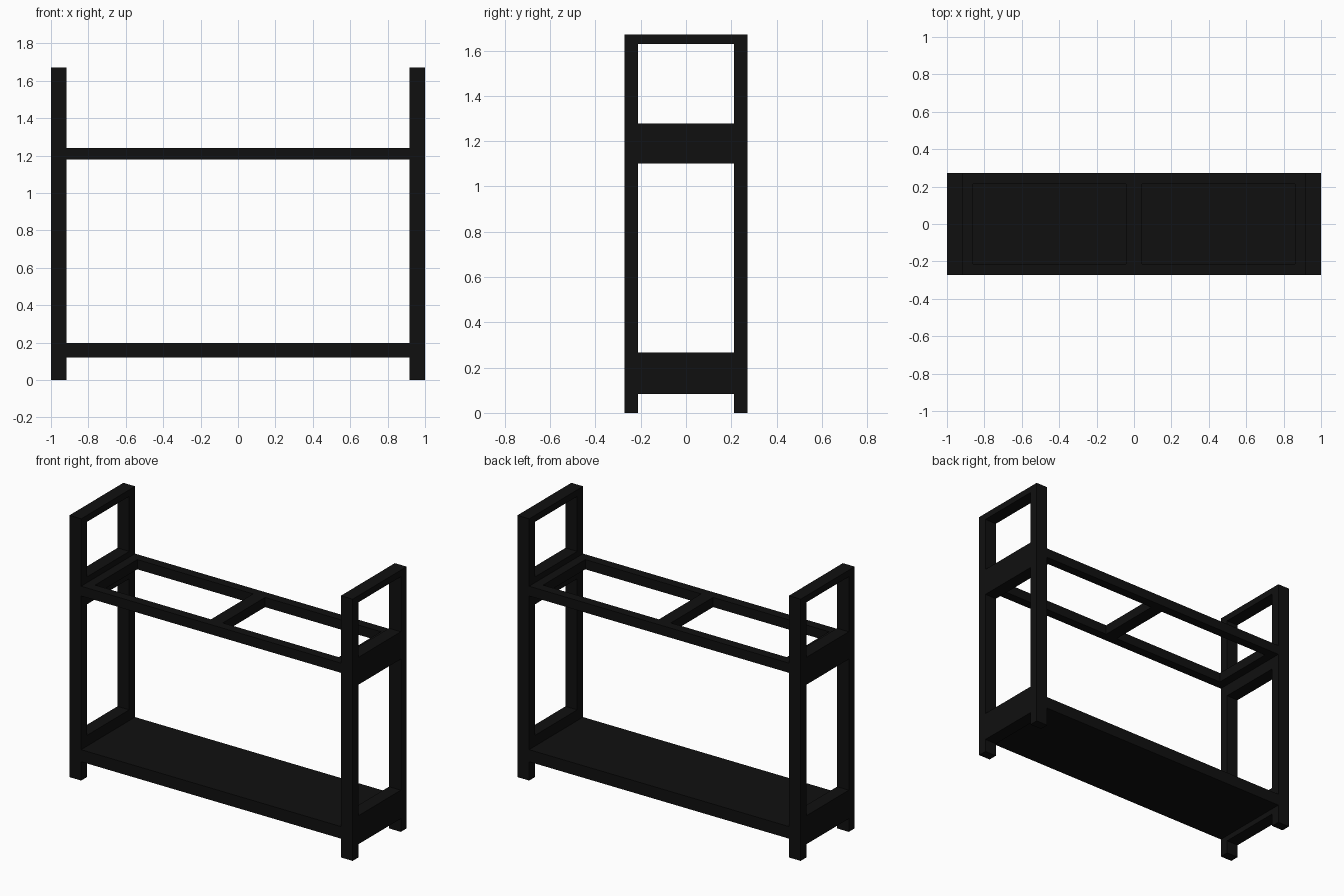
import bpy

if "Cube" in bpy.data.objects:
    bpy.data.objects.remove(bpy.data.objects["Cube"])


def box(name, x0, x1, y0, y1, z0, z1):
    """Axis-aligned box from its limits."""
    x0, x1 = sorted((x0, x1))
    y0, y1 = sorted((y0, y1))
    bpy.ops.mesh.primitive_cube_add(
        size=1, location=((x0 + x1) / 2, (y0 + y1) / 2, (z0 + z1) / 2))
    ob = bpy.context.object
    ob.name = name
    ob.scale = (x1 - x0, y1 - y0, z1 - z0)
    bpy.ops.object.transform_apply(location=False, rotation=False, scale=True)
    mat = bpy.data.materials.get("black_paint") or bpy.data.materials.new("black_paint")
    mat.diffuse_color = (0.005, 0.005, 0.005, 1)
    mat.use_nodes = True
    mat.node_tree.nodes["Principled BSDF"].inputs["Base Color"].default_value = mat.diffuse_color
    ob.data.materials.append(mat)
    return ob


OUT_X, IN_X = 1.0, 0.917      # end frame outer and inner faces
OUT_Y, IN_Y = 0.272, 0.213    # post outer and inner faces
TOP = 1.67

for sx, side in ((-1, "left"), (1, "right")):
    # Four tall posts
    for sy, face in ((-1, "front"), (1, "back")):
        box(f"{side}_{face}_post", sx * IN_X, sx * OUT_X, sy * IN_Y, sy * OUT_Y, 0, TOP)
    # Top bar and the two wide cross boards of each end frame
    for part, z0, z1 in (("top_bar", 1.628, TOP),
                         ("upper_board", 1.102, 1.277),
                         ("lower_board", 0.084, 0.266)):
        box(f"{side}_{part}", sx * IN_X, sx * OUT_X, -IN_Y, IN_Y, z0, z1)
    # End bar of the upper frame
    box(f"{side}_frame_end", sx * 0.86, sx * IN_X, -IN_Y, IN_Y, 1.178, 1.24)

# Long rails of the upper frame
for sy, face in ((-1, "front"), (1, "back")):
    box(f"{face}_rail", -IN_X, IN_X, sy * IN_Y, sy * OUT_Y, 1.178, 1.24)

# Centre bar of the upper frame
box("centre_bar", -0.042, 0.042, -IN_Y, IN_Y, 1.178, 1.24)

# Solid bottom shelf
box("bottom_shelf", -IN_X, IN_X, -OUT_Y, OUT_Y, 0.12, 0.197)
